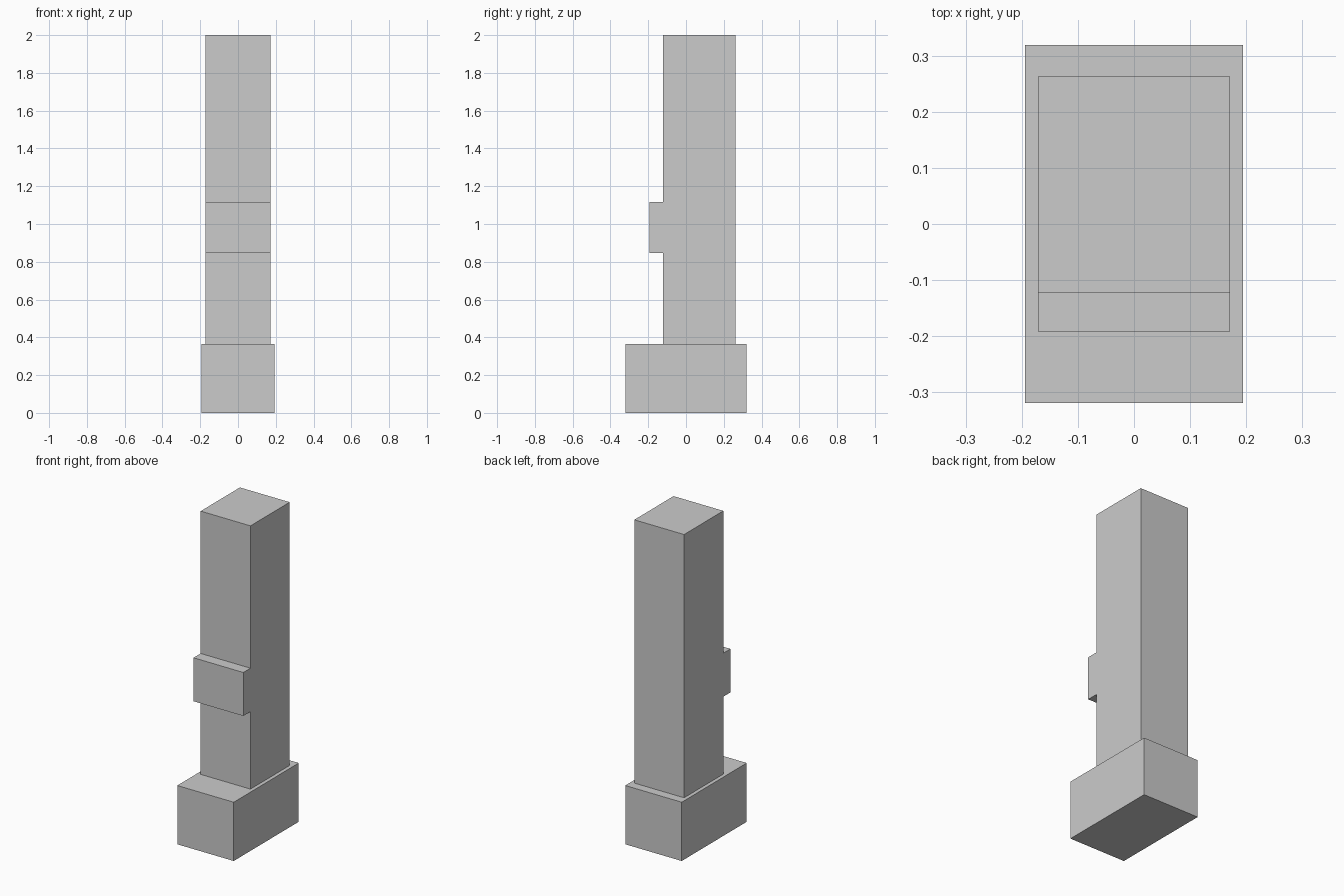
import bpy
import bmesh

if "Cube" in bpy.data.objects:
    bpy.data.objects.remove(bpy.data.objects["Cube"])


def extrude_profile(name, profile, half_width):
    """Extrude a (y, z) outline symmetrically along x."""
    bm = bmesh.new()
    face = bm.faces.new([bm.verts.new((-half_width, y, z)) for y, z in profile])
    geom = bmesh.ops.extrude_face_region(bm, geom=[face], use_keep_orig=True)["geom"]
    moved = [v for v in geom if isinstance(v, bmesh.types.BMVert)]
    bmesh.ops.translate(bm, verts=moved, vec=(2 * half_width, 0, 0))
    bmesh.ops.recalc_face_normals(bm, faces=bm.faces)
    mesh = bpy.data.meshes.new(name)
    bm.to_mesh(mesh)
    bm.free()
    obj = bpy.data.objects.new(name, mesh)
    bpy.context.collection.objects.link(obj)
    return obj


BASE_TOP = 0.365
FRONT, BACK, BAND_FRONT = -0.122, 0.263, -0.192
BAND_LOW, BAND_HIGH = 0.846, 1.116

# Rectangular plinth
extrude_profile("base", [(-0.319, 0), (0.319, 0),
                         (0.319, BASE_TOP), (-0.319, BASE_TOP)], 0.194)

# Tall column with a projecting block across its front
extrude_profile("column", [(FRONT, BASE_TOP), (BACK, BASE_TOP), (BACK, 2.0), (FRONT, 2.0),
                           (FRONT, BAND_HIGH), (BAND_FRONT, BAND_HIGH),
                           (BAND_FRONT, BAND_LOW), (FRONT, BAND_LOW)], 0.171)
